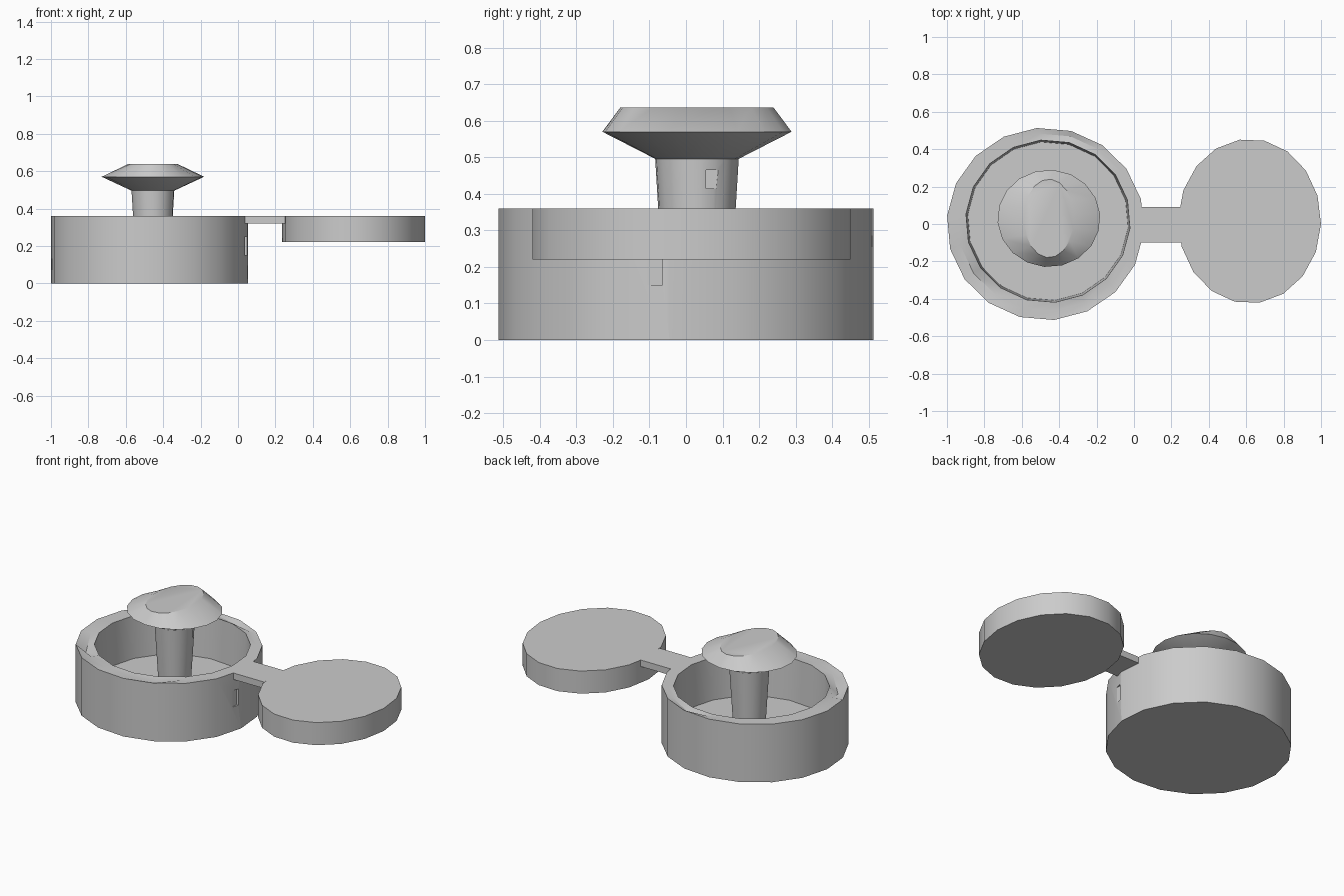
import bpy, bmesh, math

if "Cube" in bpy.data.objects:
    bpy.data.objects.remove(bpy.data.objects["Cube"])

N = 18


def ring(cx, cy, rx, ry, z, phase):
    pts = []
    for i in range(N):
        a = math.radians(phase + i * 360 / N)
        pts.append((cx + rx * math.cos(a), cy + ry * math.sin(a), z))
    return pts


def loft(name, rings):
    """Skin a stack of rings and cap both ends."""
    bm = bmesh.new()
    rows = [[bm.verts.new(p) for p in r] for r in rings]
    for lo, hi in zip(rows, rows[1:]):
        for i in range(N):
            j = (i + 1) % N
            bm.faces.new((lo[i], lo[j], hi[j], hi[i]))
    bm.faces.new(rows[0][::-1])
    bm.faces.new(rows[-1])
    bmesh.ops.recalc_face_normals(bm, faces=bm.faces)
    me = bpy.data.meshes.new(name)
    bm.to_mesh(me)
    bm.free()
    ob = bpy.data.objects.new(name, me)
    bpy.context.collection.objects.link(ob)
    bpy.context.view_layer.objects.active = ob
    for o in bpy.context.selected_objects:
        o.select_set(False)
    ob.select_set(True)
    bpy.ops.object.shade_smooth_by_angle(angle=math.radians(30))
    return ob


def box(name, lo, hi):
    bpy.ops.mesh.primitive_cube_add(size=1, location=[(a + b) / 2 for a, b in zip(lo, hi)])
    ob = bpy.context.object
    ob.name = name
    ob.scale = [b - a for a, b in zip(lo, hi)]
    return ob


def cut(target, name, lo, hi):
    cutter = box(name, lo, hi)
    cutter.hide_render = True
    cutter.display_type = 'WIRE'
    cutter.hide_set(True)
    mod = target.modifiers.new(name, 'BOOLEAN')
    mod.object = cutter
    mod.operation = 'DIFFERENCE'
    mod.solver = 'EXACT'


# Cup: outer wall, rim with a few worn dents, inner wall and floor
rim = ring(-0.465, 0.01, 0.48, 0.475, 0.36, 15)
for i, depth in ((3, 0.02), (10, 0.05), (14, 0.015)):
    x, y, z = rim[i]
    rim[i] = (x, y, z - depth)
cup = loft("cup", [
    ring(-0.473, 0, 0.528, 0.515, 0, 15),
    ring(-0.473, 0, 0.528, 0.515, 0.36, 15),
    rim,
    ring(-0.46, 0.015, 0.44, 0.435, 0.36, 15),
    ring(-0.46, 0.015, 0.43, 0.425, 0.10, 15),
])
cut(cup, "cup_slot_cutter", (0.035, -0.105, 0.15), (0.1, -0.065, 0.25))

# Central stem with its small notch
stem = loft("stem", [
    ring(-0.455, 0.03, 0.09, 0.09, 0.09, 5),
    ring(-0.455, 0.03, 0.115, 0.115, 0.50, 5),
])
cut(stem, "stem_notch_cutter", (-0.36, 0.055, 0.415), (-0.3, 0.09, 0.465))

# Flared knob narrowing to an oval top
loft("knob", [
    ring(-0.455, 0.03, 0.113, 0.113, 0.495, 5),
    ring(-0.455, 0.03, 0.275, 0.26, 0.57, 5),
    ring(-0.455, 0.03, 0.135, 0.21, 0.637, 5),
])

# Side disc and the thin strap joining it to the cup
loft("side_disc", [ring(0.618, 0.015, 0.382, 0.44, z, 18) for z in (0.22, 0.36)])
box("strap", (0.03, -0.1, 0.32), (0.25, 0.09, 0.36))
